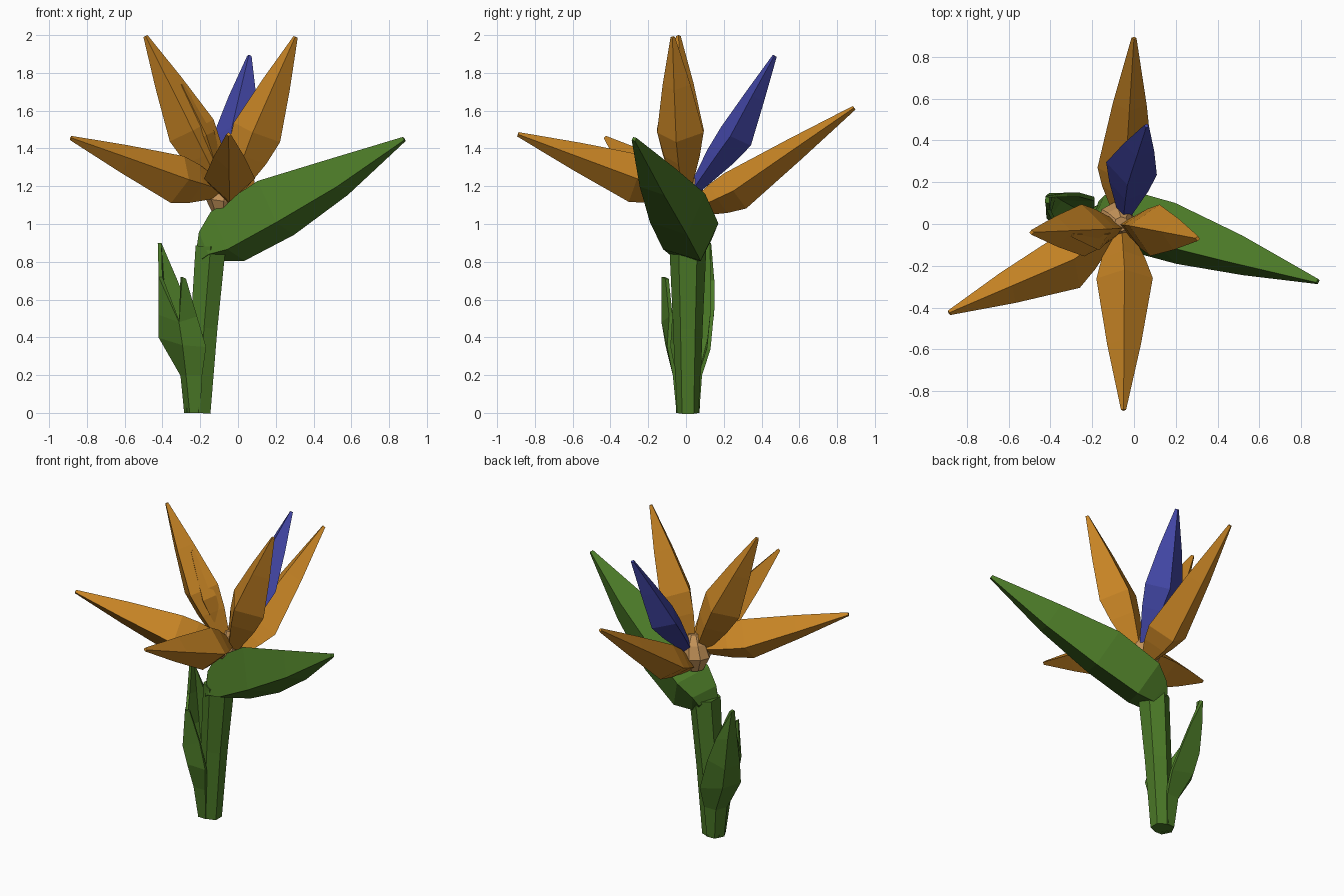
import bpy, bmesh, math
from mathutils import Vector

cube = bpy.data.objects.get("Cube")
if cube:
    bpy.data.objects.remove(cube)


def material(name, rgb):
    m = bpy.data.materials.new(name)
    m.use_nodes = True
    m.diffuse_color = (*rgb, 1)
    m.node_tree.nodes["Principled BSDF"].inputs["Base Color"].default_value = (*rgb, 1)
    return m


orange = material("orange", (0.57, 0.23, 0.018))
green = material("green", (0.07, 0.19, 0.02))
blue = material("blue", (0.055, 0.062, 0.38))
tan = material("tan", (0.55, 0.29, 0.10))


def finish(name, bm, mat):
    bmesh.ops.recalc_face_normals(bm, faces=bm.faces)
    mesh = bpy.data.meshes.new(name)
    bm.to_mesh(mesh)
    bm.free()
    mesh.materials.append(mat)
    obj = bpy.data.objects.new(name, mesh)
    bpy.context.collection.objects.link(obj)
    return obj


def loft(name, stations, mat, sides=4, turn=0):
    """Skin elliptical rings; each station is (centre, half width, half depth)."""
    axis = (Vector(stations[-1][0]) - Vector(stations[0][0])).normalized()
    side = axis.cross(Vector((0, 0, 1))).normalized()
    up = side.cross(axis)
    bm = bmesh.new()
    rings = []
    for centre, w, d in stations:
        angles = [math.tau * i / sides + math.radians(turn) for i in range(sides)]
        rings.append([bm.verts.new(Vector(centre) + side * w * math.cos(a) + up * d * math.sin(a))
                      for a in angles])
    for r0, r1 in zip(rings, rings[1:]):
        for i in range(sides):
            j = (i + 1) % sides
            bm.faces.new((r0[i], r0[j], r1[j], r1[i]))
    bm.faces.new(rings[0])
    bm.faces.new(rings[-1])
    return finish(name, bm, mat)


def petal(name, base, mid, tip, w, d, mat=orange):
    """Pointed spindle, widest at mid."""
    b, m, t = Vector(base), Vector(mid), Vector(tip)
    loft(name, [(b, w * 0.28, d * 0.35), (b.lerp(m, 0.6), w * 0.77, d * 0.82), (m, w, d),
                (m.lerp(t, 0.5), w * 0.6, d * 0.58), (t, 0.012, 0.012)], mat)


# Flower petals
petal("front_petal", (-0.06, -0.02, 1.17), (-0.045, -0.26, 1.24), (-0.05, -0.89, 1.475), 0.135, 0.13)
petal("right_petal", (-0.10, -0.03, 1.18), (-0.32, -0.185, 1.235), (-0.885, -0.425, 1.455), 0.135, 0.13)
petal("back_petal", (-0.06, 0.04, 1.075), (-0.04, 0.26, 1.175), (0.0, 0.89, 1.615), 0.135, 0.11)
petal("upper_right_petal", (-0.08, -0.02, 1.17), (-0.245, -0.03, 1.495), (-0.49, -0.04, 1.995), 0.125, 0.13)
petal("upper_left_petal", (-0.03, -0.01, 1.17), (0.10, -0.03, 1.485), (0.305, -0.07, 1.99), 0.125, 0.135)
petal("inner_petal", (-0.10, -0.03, 1.25), (-0.175, -0.055, 1.47), (-0.30, -0.05, 1.74), 0.07, 0.055)
petal("blue_petal", (-0.045, 0.05, 1.19), (-0.012, 0.265, 1.465), (0.06, 0.47, 1.89), 0.125, 0.095, blue)

# Cup holding the petals
loft("flower_cup", [((-0.085, 0.02, 1.05), 0.05, 0.05), ((-0.085, 0.015, 1.13), 0.09, 0.09),
                    ((-0.07, 0.01, 1.21), 0.07, 0.07), ((-0.06, 0.0, 1.27), 0.035, 0.035)], tan, 8)

# Stem and the long pointed sheath on top of it
loft("stem", [((-0.21, 0.01, 0), 0.062, 0.074), ((-0.18, 0.01, 0.45), 0.078, 0.082),
              ((-0.145, 0.01, 0.88), 0.098, 0.092)], green, 6)
loft("sheath", [((-0.18, 0.02, 0.84), 0.10, 0.06), ((-0.15, 0.025, 0.88), 0.125, 0.10),
                ((-0.055, 0.025, 0.935), 0.16, 0.168), ((0.20, -0.045, 1.085), 0.158, 0.185),
                ((0.52, -0.15, 1.245), 0.103, 0.118), ((0.88, -0.275, 1.45), 0.014, 0.014)],
     green, turn=-28)

# Leaf: an open, folded blade wrapping the stem, with one tall and one short tip
rows = [
    [(-0.20, -0.04, 0.0), (-0.25, -0.04, 0.0), (-0.275, 0.01, 0.0), (-0.25, 0.06, 0.0), (-0.20, 0.06, 0.0)],
    [(-0.19, -0.06, 0.2), (-0.27, -0.06, 0.2), (-0.295, 0.01, 0.2), (-0.27, 0.075, 0.2), (-0.19, 0.075, 0.2)],
    [(-0.17, -0.09, 0.35), (-0.29, -0.10, 0.36), (-0.41, 0.03, 0.40), (-0.35, 0.12, 0.38), (-0.19, 0.12, 0.34)],
    [(-0.22, -0.08, 0.51), (-0.31, -0.12, 0.48), (-0.41, 0.04, 0.52), (-0.38, 0.14, 0.52), (-0.26, 0.14, 0.55)],
    [(-0.28, -0.10, 0.71), (-0.30, -0.12, 0.72), (-0.41, 0.07, 0.72), (-0.40, 0.14, 0.72), (-0.32, 0.14, 0.70)],
]
bm = bmesh.new()
grid = [[bm.verts.new(p) for p in row] for row in rows]
for k, (a, b) in enumerate(zip(grid, grid[1:])):
    for i in range(4):
        if k < 3 or i != 1:
            bm.faces.new((a[i], a[i + 1], b[i + 1], b[i]))
tip = [bm.verts.new((-0.415, y, 0.90)) for y in (0.10, 0.13)]
bm.faces.new((grid[4][2], grid[4][3], tip[1], tip[0]))
bm.faces.new((grid[4][3], grid[4][4], tip[1]))
bm.faces.new((grid[3][1], grid[3][2], grid[4][2]))
leaf = finish("leaf", bm, green)
solid = leaf.modifiers.new("thickness", "SOLIDIFY")
solid.thickness = 0.02
solid.offset = 0
